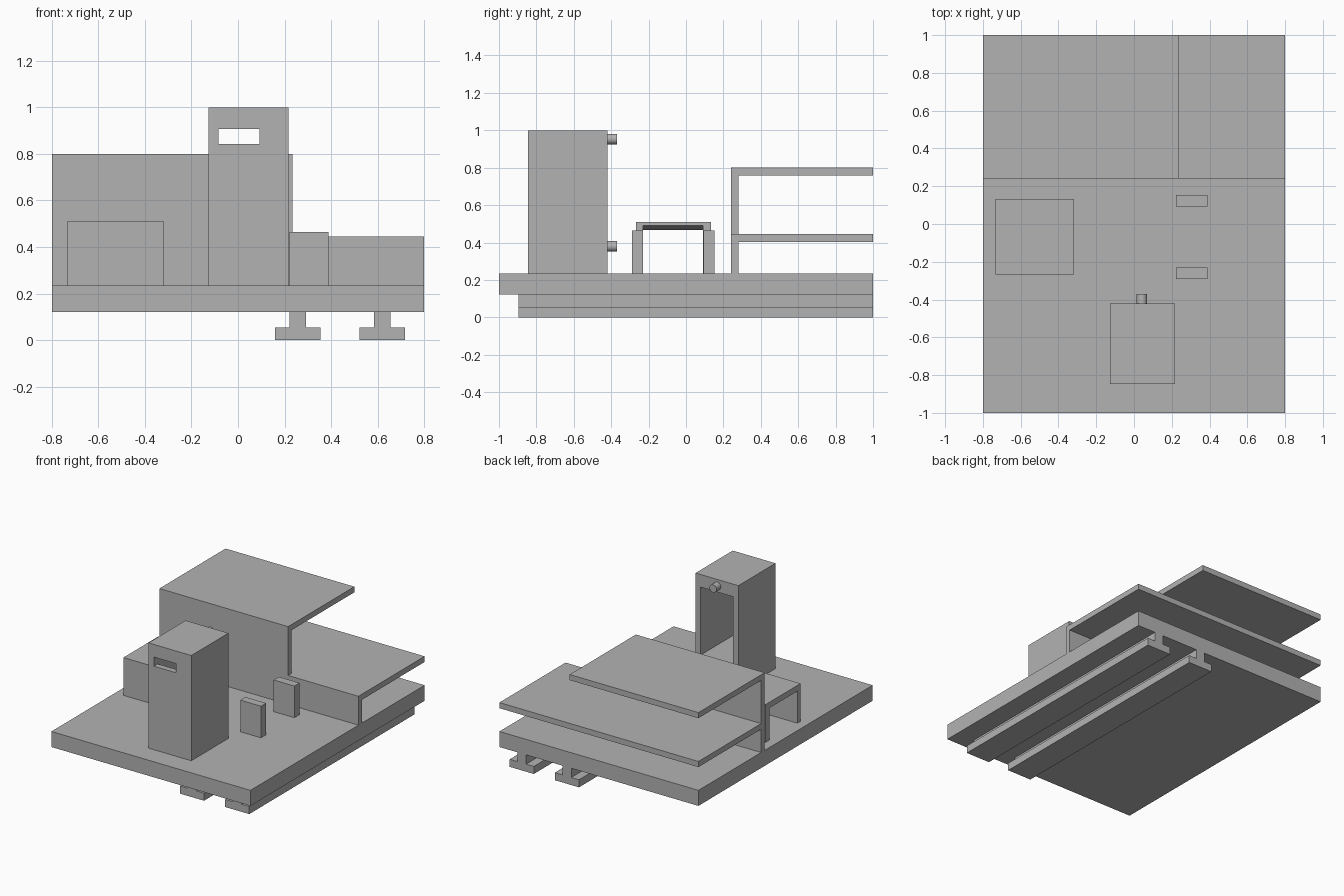
import bpy, bmesh, math
from mathutils import Matrix

if "Cube" in bpy.data.objects:
    bpy.data.objects.remove(bpy.data.objects["Cube"])

grey = bpy.data.materials.new("plain_grey")
grey.diffuse_color = (0.45, 0.45, 0.45, 1)
grey.use_nodes = True
grey.node_tree.nodes["Principled BSDF"].inputs["Base Color"].default_value = grey.diffuse_color


def finish(name, bm):
    bmesh.ops.recalc_face_normals(bm, faces=bm.faces)
    mesh = bpy.data.meshes.new(name)
    bm.to_mesh(mesh)
    bm.free()
    mesh.materials.append(grey)
    obj = bpy.data.objects.new(name, mesh)
    bpy.context.collection.objects.link(obj)
    return obj


def prism(name, start, end, axis):
    """Join two matching outlines placed at two positions on an axis."""
    bm = bmesh.new()
    rings = []
    for pos, outline in (start, end):
        ring = []
        for a, b in outline:
            co = (pos, a, b) if axis == "x" else (a, pos, b)
            ring.append(bm.verts.new(co))
        rings.append(ring)
        bm.faces.new(ring)
    n = len(rings[0])
    for i in range(n):
        j = (i + 1) % n
        bm.faces.new((rings[0][i], rings[0][j], rings[1][j], rings[1][i]))
    return finish(name, bm)


def box(name, x, y, z):
    outline = [(y[0], z[0]), (y[1], z[0]), (y[1], z[1]), (y[0], z[1])]
    return prism(name, (x[0], outline), (x[1], outline), "x")


def cut(obj, cutter):
    cutter.hide_render = True
    mod = obj.modifiers.new("cut", "BOOLEAN")
    mod.operation = "DIFFERENCE"
    mod.solver = "EXACT"
    mod.object = cutter
    bpy.context.view_layer.objects.active = obj
    bpy.ops.object.modifier_apply(modifier=mod.name)
    bpy.data.objects.remove(cutter)


DECK = 0.235

# Deck plate
box("deck", (-0.8, 0.8), (-1, 1), (0.122, DECK))

# Inverted T rails under one side of the deck
for i, cx in enumerate((0.257, 0.62)):
    f, s = 0.097, 0.035
    tee = [(cx - f, 0), (cx + f, 0), (cx + f, 0.055), (cx + s, 0.055),
           (cx + s, 0.122), (cx - s, 0.122), (cx - s, 0.055), (cx - f, 0.055)]
    prism(f"rail_{i + 1}", (-0.895, tee), (1, tee), "y")

# Tower with a rear cavity and a front slot
tower = box("tower", (-0.127, 0.217), (-0.846, -0.42), (DECK, 1))
cut(tower, box("cavity_cutter", (-0.084, 0.176), (-0.803, -0.3), (0.415, 0.908)))
cut(tower, box("slot_cutter", (-0.084, 0.092), (-0.95, -0.75), (0.842, 0.908)))

# Round pins on the back of the tower
for i, z in enumerate((0.38, 0.953)):
    bm = bmesh.new()
    place = Matrix.Translation((0.042, -0.395, z)) @ Matrix.Rotation(math.pi / 2, 4, "X")
    bmesh.ops.create_cone(bm, cap_ends=True, segments=32, radius1=0.028,
                          radius2=0.028, depth=0.05, matrix=place)
    pin = finish(f"pin_{i + 1}", bm)
    bpy.ops.object.select_all(action="DESELECT")
    pin.select_set(True)
    bpy.context.view_layer.objects.active = pin
    bpy.ops.object.shade_smooth_by_angle()


# Open tunnel bench with a slightly sloping ceiling
def tunnel(ceiling):
    return [(-0.267, DECK), (-0.231, DECK), (-0.231, ceiling), (0.091, ceiling),
            (0.091, DECK), (0.133, DECK), (0.133, 0.51), (-0.267, 0.51)]


prism("bench", (-0.734, tunnel(0.468)), (-0.318, tunnel(0.49)), "x")

# Pair of upright posts
box("front_post", (0.222, 0.388), (-0.29, -0.231), (DECK, 0.465))
box("rear_post", (0.222, 0.388), (0.093, 0.153), (DECK, 0.465))

# Two stacked shelves, each a front wall with a slab reaching back
for name, x1, z0, z1 in (("lower_shelf", 0.8, DECK, 0.445),
                         ("upper_shelf", 0.235, 0.445, 0.8)):
    ell = [(0.24, z0), (0.28, z0), (0.28, z1 - 0.041), (1, z1 - 0.041),
           (1, z1), (0.24, z1)]
    prism(name, (-0.8, ell), (x1, ell), "x")
